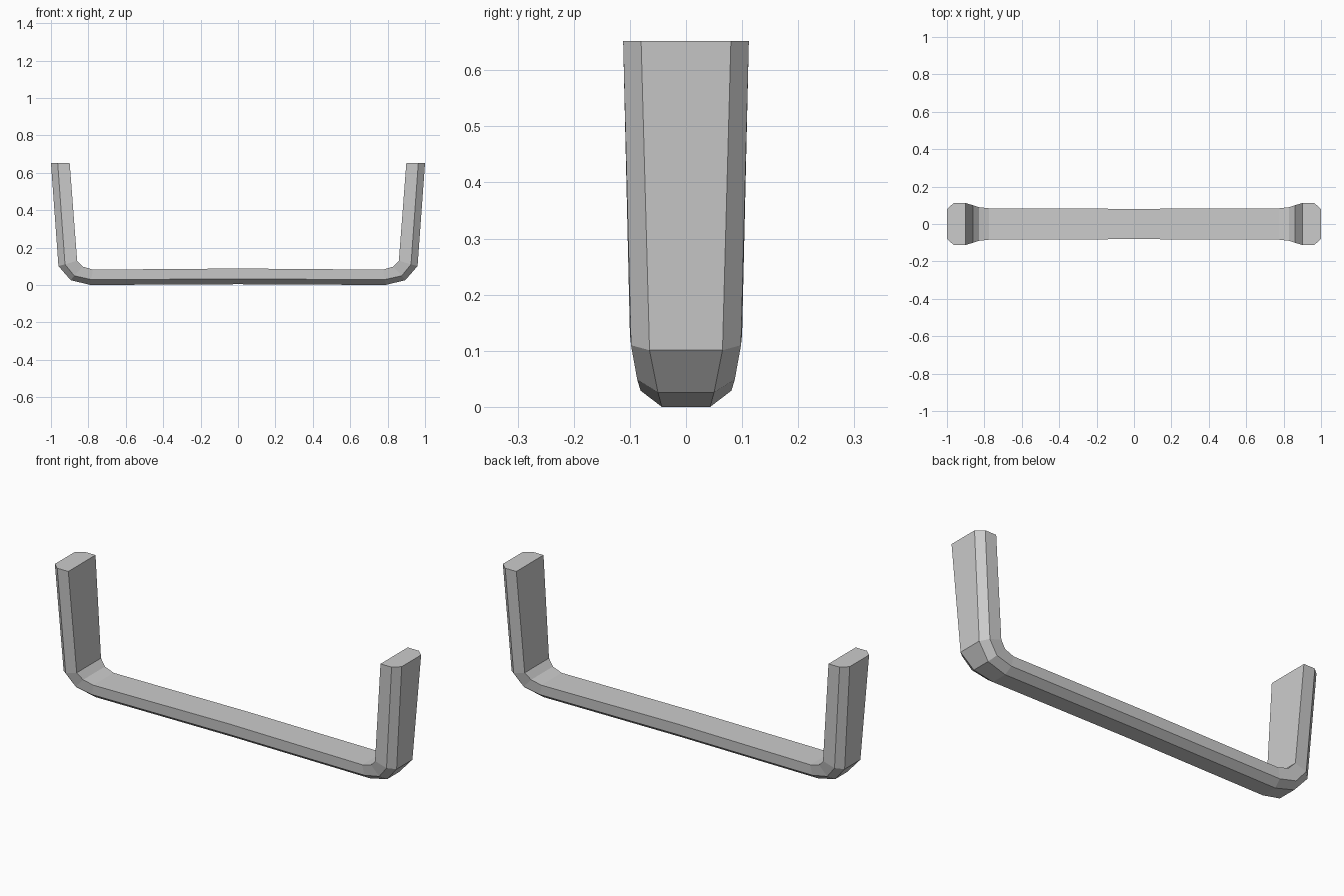
import bpy
import bmesh

cube = bpy.data.objects.get("Cube")
if cube:
    bpy.data.objects.remove(cube, do_unlink=True)

grey = bpy.data.materials.new("plain_grey")
grey.use_nodes = True
colour = (0.6, 0.6, 0.6, 1)
grey.diffuse_color = colour
grey.node_tree.nodes["Principled BSDF"].inputs["Base Color"].default_value = colour

# Half of the handle path: (x, z, half width) of the outer, middle and inner edges
stations = [
    ((0, 0.004, 0.043), (0, 0.032, 0.079), (0, 0.088, 0.081)),
    ((0.79, 0, 0.043), (0.785, 0.029, 0.081), (0.775, 0.082, 0.084)),
    ((0.895, 0.026, 0.05), (0.875, 0.049, 0.087), (0.83, 0.098, 0.09)),
    ((0.96, 0.101, 0.065), (0.925, 0.11, 0.098), (0.86, 0.13, 0.1)),
    ((1, 0.652, 0.08), (0.964, 0.652, 0.112), (0.9, 0.652, 0.112)),
]

# Sweep the chamfered section from end to end
bm = bmesh.new()


def section(station, side):
    front = [bm.verts.new((side * x, -w, z)) for x, z, w in station]
    back = [bm.verts.new((side * x, w, z)) for x, z, w in reversed(station)]
    return front + back


rings = [section(s, -1) for s in reversed(stations[1:])]
rings += [section(s, 1) for s in stations]
for a, b in zip(rings, rings[1:]):
    for i in range(len(a)):
        j = (i + 1) % len(a)
        bm.faces.new((a[i], b[i], b[j], a[j]))

# Flat ends of the two uprights
bm.faces.new(rings[0])
bm.faces.new(rings[-1])
bmesh.ops.recalc_face_normals(bm, faces=bm.faces)

mesh = bpy.data.meshes.new("bent_handle")
bm.to_mesh(mesh)
bm.free()
mesh.materials.append(grey)
handle = bpy.data.objects.new("bent_handle", mesh)
bpy.context.collection.objects.link(handle)
